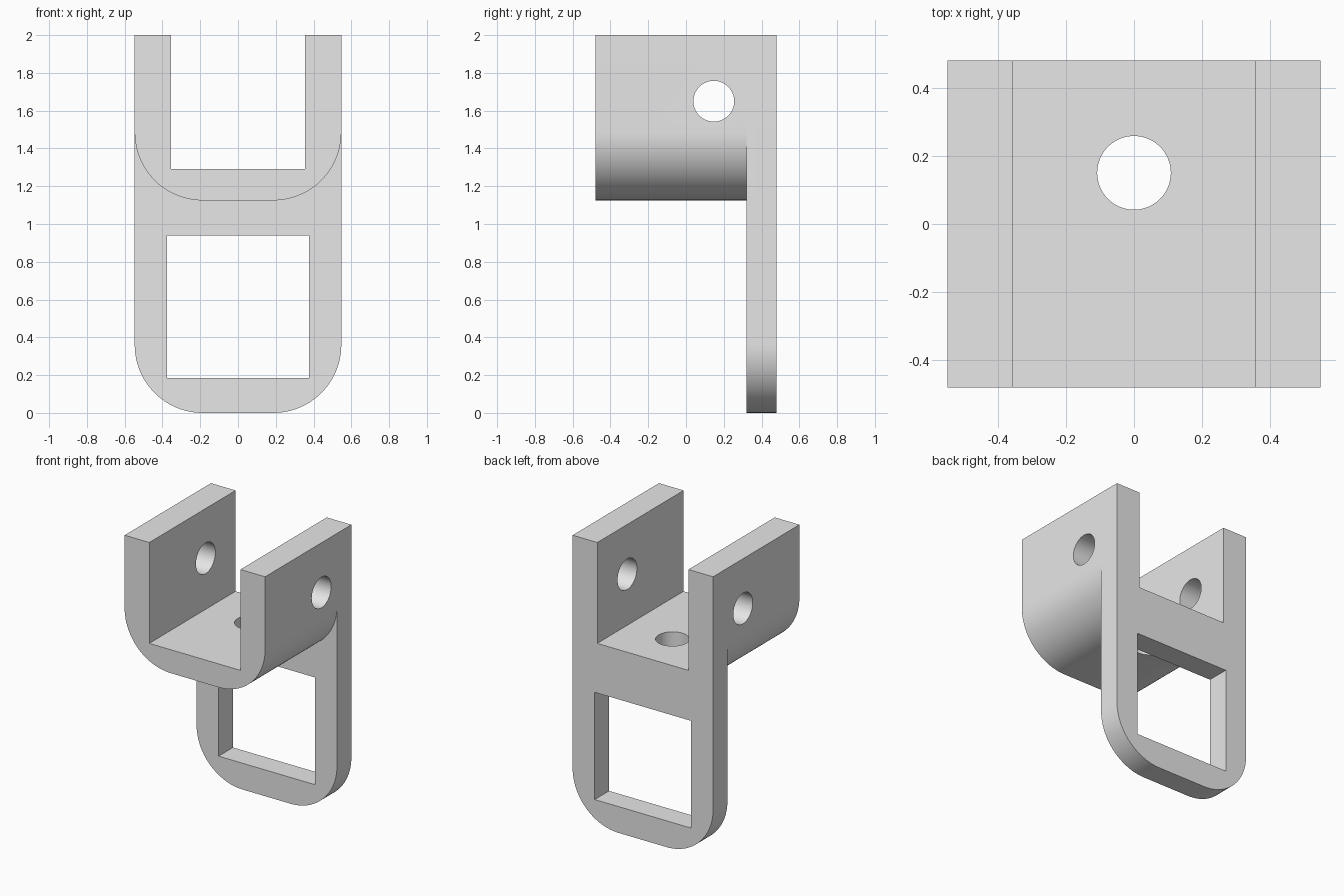
import bpy
import bmesh
from math import cos, sin, pi, radians
from mathutils import Matrix

if "Cube" in bpy.data.objects:
    bpy.data.objects.remove(bpy.data.objects["Cube"], do_unlink=True)

HALF_W, HALF_D, TOP = 0.547, 0.48, 2.0
PLATE_FRONT = 0.32      # front face of the rear plate
FLOOR_BOTTOM, FLOOR_TOP = 1.125, 1.29
CORNER = 0.36
HOLE_Y, HOLE_R = 0.147, 0.108

grey = bpy.data.materials.new("plain grey")
grey.use_nodes = True
grey.diffuse_color = (0.8, 0.8, 0.8, 1)
grey.node_tree.nodes["Principled BSDF"].inputs["Base Color"].default_value = (0.8, 0.8, 0.8, 1)


def finish(name, bm):
    bmesh.ops.recalc_face_normals(bm, faces=bm.faces)
    mesh = bpy.data.meshes.new(name)
    bm.to_mesh(mesh)
    bm.free()
    mesh.materials.append(grey)
    obj = bpy.data.objects.new(name, mesh)
    bpy.context.collection.objects.link(obj)
    return obj


def prism(name, outline, y0, y1):
    """Extrude an x-z outline along y."""
    bm = bmesh.new()
    face = bm.faces.new([bm.verts.new((x, y0, z)) for x, z in outline])
    new = bmesh.ops.extrude_face_region(bm, geom=[face])["geom"]
    verts = [v for v in new if isinstance(v, bmesh.types.BMVert)]
    bmesh.ops.translate(bm, verts=verts, vec=(0, y1 - y0, 0))
    return finish(name, bm)


def rect(half, z0, z1):
    return [(-half, z0), (half, z0), (half, z1), (-half, z1)]


def tongue(bottom, steps=24):
    """Square-topped outline with two rounded lower corners."""
    right = []
    for i in range(steps + 1):
        a = -pi / 2 + pi / 2 * i / steps
        right.append((HALF_W - CORNER + CORNER * cos(a), bottom + CORNER + CORNER * sin(a)))
    right.append((HALF_W, TOP))
    return right + [(-x, z) for x, z in reversed(right)]


def drill(name, matrix):
    bm = bmesh.new()
    bmesh.ops.create_cone(bm, cap_ends=True, segments=64, radius1=HOLE_R,
                          radius2=HOLE_R, depth=2, matrix=matrix)
    return finish(name, bm)


def combine(target, tool, operation):
    tool.hide_render = True
    mod = target.modifiers.new(tool.name, "BOOLEAN")
    mod.operation, mod.solver, mod.object = operation, "EXACT", tool
    bpy.context.view_layer.objects.active = target
    bpy.ops.object.modifier_apply(modifier=mod.name)
    bpy.data.objects.remove(tool, do_unlink=True)


# Rear plate and forward cradle joined into one solid
bracket = prism("clevis_bracket", tongue(0), PLATE_FRONT, HALF_D)
combine(bracket, prism("cradle", tongue(FLOOR_BOTTOM), -HALF_D, PLATE_FRONT), "UNION")

# Open slot between the ears, and window in the rear plate
combine(bracket, prism("slot_cutter", rect(0.355, FLOOR_TOP, 2.5), -1, 1), "DIFFERENCE")
combine(bracket, prism("window_cutter", rect(0.375, 0.185, 0.94), 0.1, 1), "DIFFERENCE")

# Pin hole through both ears, and bolt hole through the floor
pin = Matrix.Translation((0, HOLE_Y, 1.65)) @ Matrix.Rotation(pi / 2, 4, "Y")
combine(bracket, drill("pin_cutter", pin), "DIFFERENCE")
bolt = Matrix.Translation((0, HOLE_Y + 0.003, FLOOR_TOP))
combine(bracket, drill("bolt_cutter", bolt), "DIFFERENCE")

bpy.ops.object.select_all(action="DESELECT")
bracket.select_set(True)
bpy.context.view_layer.objects.active = bracket
bpy.ops.object.shade_smooth_by_angle(angle=radians(30))
